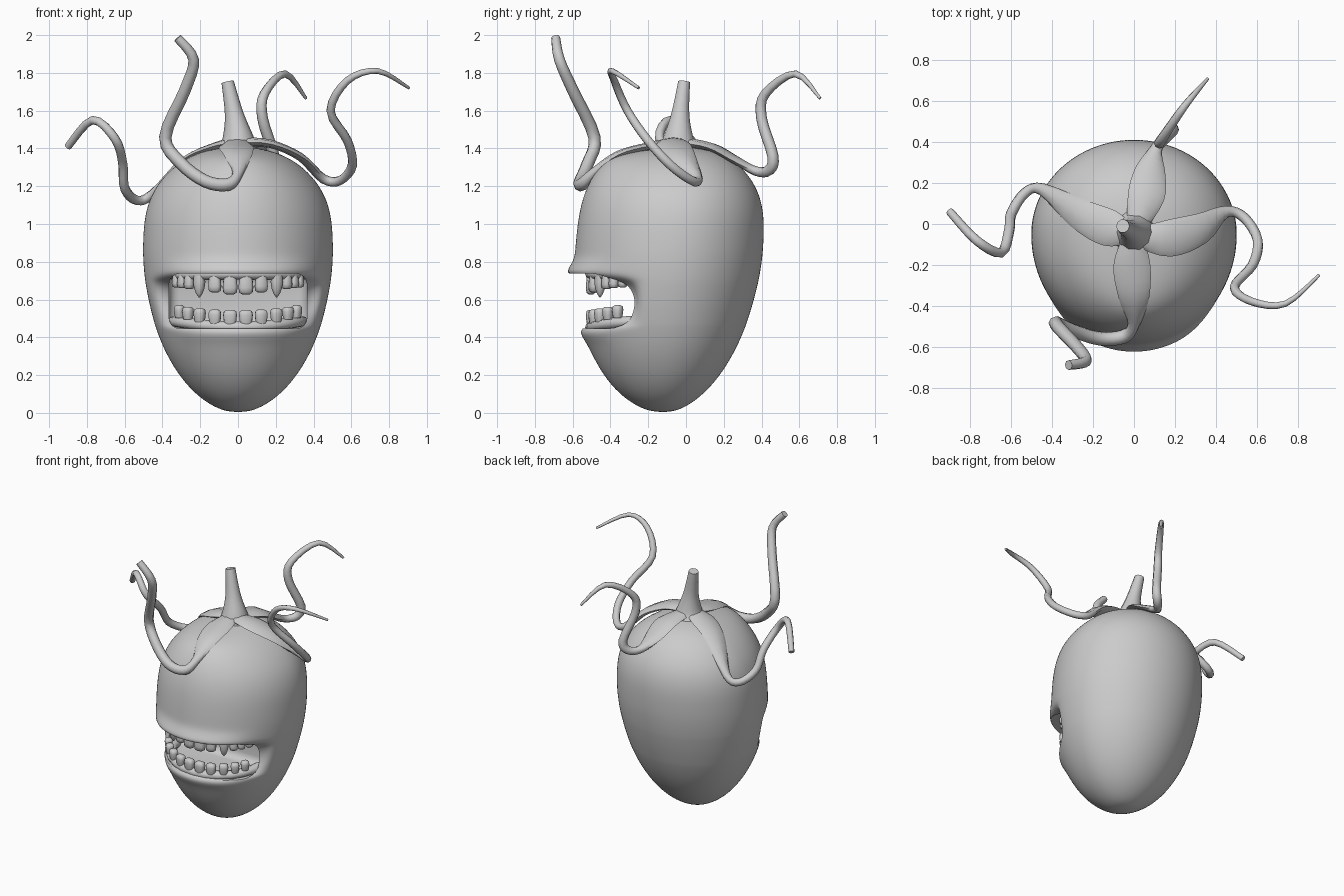
import bpy, bmesh, math
from mathutils import Vector

if "Cube" in bpy.data.objects:
    bpy.data.objects.remove(bpy.data.objects["Cube"])


def shade(ob, angle):
    bpy.ops.object.select_all(action='DESELECT')
    bpy.context.view_layer.objects.active = ob
    ob.select_set(True)
    bpy.ops.object.shade_smooth_by_angle(angle=math.radians(angle))


def finish(name, bm, angle=60):
    bmesh.ops.recalc_face_normals(bm, faces=bm.faces)
    me = bpy.data.meshes.new(name)
    bm.to_mesh(me)
    bm.free()
    ob = bpy.data.objects.new(name, me)
    bpy.context.collection.objects.link(ob)
    shade(ob, angle)
    return ob


def loft(name, rings, angle=60):
    """Skin a list of closed rings and cap both ends."""
    bm = bmesh.new()
    vs = [[bm.verts.new(p) for p in r] for r in rings]
    n = len(vs[0])
    for a, b in zip(vs, vs[1:]):
        for i in range(n):
            j = (i + 1) % n
            bm.faces.new((a[i], a[j], b[j], b[i]))
    bm.faces.new(vs[0])
    bm.faces.new(vs[-1])
    return finish(name, bm, angle)


def circle(n):
    return [(math.cos(2 * math.pi * k / n), math.sin(2 * math.pi * k / n)) for k in range(n)]


def spline(pts, steps):
    """Catmull-Rom samples through points of any dimension."""
    pts = [Vector(p) for p in pts]
    out = []
    for i in range(len(pts) - 1):
        a, b, c, d = pts[max(i - 1, 0)], pts[i], pts[i + 1], pts[min(i + 2, len(pts) - 1)]
        for k in range(steps):
            t = k / steps
            out.append(0.5 * (2 * b + (c - a) * t + (2 * a - 5 * b + 4 * c - d) * t * t
                              + (3 * b - a - 3 * c + d) * t ** 3))
    return out + [pts[-1]]


def sweep(name, pts, sizes, sides=8, steps=3):
    """Sweep an ellipse along a path; sizes = (half width, half thickness)."""
    path, sz = spline(pts, steps), spline(sizes, steps)
    side, rings = None, []
    for i, p in enumerate(path):
        t = (path[min(i + 1, len(path) - 1)] - path[max(i - 1, 0)]).normalized()
        if side is None:
            side = t.cross(Vector((0, 0, 1)) if abs(t.z) < 0.8 else Vector((0, 1, 0)))
        side = (side - t * side.dot(t)).normalized()
        up = side.cross(t)
        rings.append([p + side * sz[i][0] * c + up * sz[i][1] * s for c, s in circle(sides)])
    return loft(name, rings)


# Egg-shaped body; lips push the front out or in at certain heights, fading to the sides
WIDE, TOP = .87, 1.412
lips = {.37: -.005, .42: -.025, .455: 0, .48: .08, .58: .15, .68: .125, .71: .03, .735: -.045, .77: -.03}
heights = sorted(list(lips) + [.004, .03, .1, .2, .3, .82, .88, 1, 1.1, 1.2, 1.3, 1.36, 1.39, 1.41])


def lip(z, s):
    d = lips.get(z, 0)
    start = .5 if d < 0 else .3
    t = max(0, min(1, (-s - start) / .4))
    return d * t * t * (3 - 2 * t)


rings = []
for z in heights:
    low = z < WIDE
    f = math.sqrt(1 - (((WIDE - z) / WIDE) ** 1.88 if low else ((z - WIDE) / (TOP - WIDE)) ** 2.8))
    mid = -.12 + .07 * z / WIDE if low else -.05 + .04 * (z - WIDE) / (TOP - WIDE)
    front = .538 * (f if low else f ** .5 * min(1, (TOP - z) / .03))
    rings.append([(.505 * f * c, mid + (s * .46 * f if s > 0 else s * front + lip(z, s)), z)
                  for c, s in circle(40)])
body = loft("body", rings, 180)

# Mouth cavity cut with a rounded box, its roof arched up at the corners
bm = bmesh.new()
bmesh.ops.create_cube(bm, size=1)
for v in bm.verts:
    v.co = (v.co.x * .73, -.56 + v.co.y * .84, .592 + v.co.z * .29)
bmesh.ops.bevel(bm, geom=bm.edges[:], offset=.055, segments=4, profile=.5, affect='EDGES')
cutter = finish("mouth_cutter", bm)
cutter.hide_render = True
sub = body.modifiers.new("smooth", 'SUBSURF')
sub.levels = sub.render_levels = 2
cut = body.modifiers.new("mouth", 'BOOLEAN')
cut.operation, cut.solver, cut.object = 'DIFFERENCE', 'EXACT', cutter
bpy.context.view_layer.objects.active = body
for m in ("smooth", "mouth"):
    bpy.ops.object.modifier_apply(modifier=m)
bpy.data.objects.remove(cutter)
shade(body, 45)


# Gums and teeth follow a dental arch
def arch(x):
    return -.25 - .255 * math.sqrt(max(0, 1 - (x / .345) ** 2))


def gum(name, z, rise):
    pts = [(.335 * math.cos(a), -.23 - .27 * math.sin(a), z + rise * math.cos(a) ** 2)
           for a in (math.pi * k / 12 for k in range(13))]
    sweep(name, pts, [(.035, .03)] * 13, 8, 1)


gum("lower_gum", .455, .03)
gum("upper_gum", .735, -.005)


def tooth(name, x, z, w, h, shape):
    """Rounded peg starting at z, growing by h (negative hangs down)."""
    slope = math.atan2(arch(abs(x)) - arch(abs(x) - .01), .01) * (1 if x > 0 else -1)
    ca, sa = math.cos(slope), math.sin(slope)
    rings = []
    for t, r in shape:
        ring = []
        for c, s in circle(12):
            u = w * r * math.copysign(abs(c) ** .7, c)
            v = min(w, .027) * r * math.copysign(abs(s) ** .7, s)
            ring.append((x + u * ca - v * sa, arch(x) + u * sa + v * ca, z + h * t))
        rings.append(ring)
    loft(name, rings)


blunt = [(0, .75), (.3, .92), (.65, 1), (.9, .9), (1, .5)]
fang = [(0, .9), (.3, 1), (.6, .85), (.85, .5), (1, .1)]
for sgn, tag in ((-1, "left"), (1, "right")):
    for i, x in enumerate((.042, .123, .203, .265, .31)):
        tooth(f"lower_tooth_{tag}_{i}", sgn * x, .465 + .4 * x * x, .038 - .033 * x, .082 - .05 * x, blunt)
    for i, x in enumerate((.042, .123, .205, .258, .295, .325)):
        tooth(f"upper_tooth_{tag}_{i}", sgn * x, .727, .042 - .056 * x,
              -.115 if i == 2 else -.105 + .13 * x, fang if i == 2 else blunt)

# Stem
sweep("stem", [(0, -.04, 1.39), (0, -.04, 1.45), (-.02, -.03, 1.58), (-.055, -.01, 1.752)],
      [(r, r) for r in (.11, .085, .05, .033)], 10, 4)


# Leaves that run out into curling tendrils
def tendril(name, r0, r1, pts):
    leaf = [(.05, .03), (.09, .022), (.075, .022), (.03, .025)]
    n = len(pts) - 4
    tail = [r0 + (r1 - r0) * (k / (n - 1)) ** 3 for k in range(n)]
    sweep(name, pts, leaf + [(r, r) for r in tail], 8, 4)


tendril("right_tendril", .025, .008, [
    (.02, -.06, 1.43), (.17, -.07, 1.425), (.33, -.02, 1.355), (.45, .06, 1.24), (.54, .03, 1.23),
    (.605, -.08, 1.31), (.58, -.2, 1.44), (.49, -.31, 1.6), (.58, -.38, 1.76), (.74, -.39, 1.81),
    (.905, -.25, 1.72)])
tendril("left_tendril", .026, .02, [
    (-.02, -.04, 1.43), (-.12, -.02, 1.41), (-.27, .05, 1.34), (-.45, .17, 1.16), (-.535, .15, 1.125),
    (-.6, .05, 1.19), (-.61, -.03, 1.32), (-.65, -.14, 1.45), (-.77, -.08, 1.55), (-.9, .06, 1.41)])
tendril("front_tendril", .034, .024, [
    (0, -.06, 1.43), (-.01, -.2, 1.41), (0, -.36, 1.365), (0, -.49, 1.27), (-.05, -.55, 1.21),
    (-.17, -.56, 1.225), (-.3, -.52, 1.32), (-.385, -.485, 1.46), (-.28, -.6, 1.71),
    (-.235, -.67, 1.87), (-.32, -.69, 1.985)])
tendril("back_tendril", .03, .008, [
    (.01, -.01, 1.43), (.06, .14, 1.405), (.08, .26, 1.34), (.11, .37, 1.28), (.165, .44, 1.285),
    (.19, .46, 1.36), (.13, .4, 1.56), (.14, .42, 1.69), (.25, .58, 1.795), (.36, .71, 1.665)])
